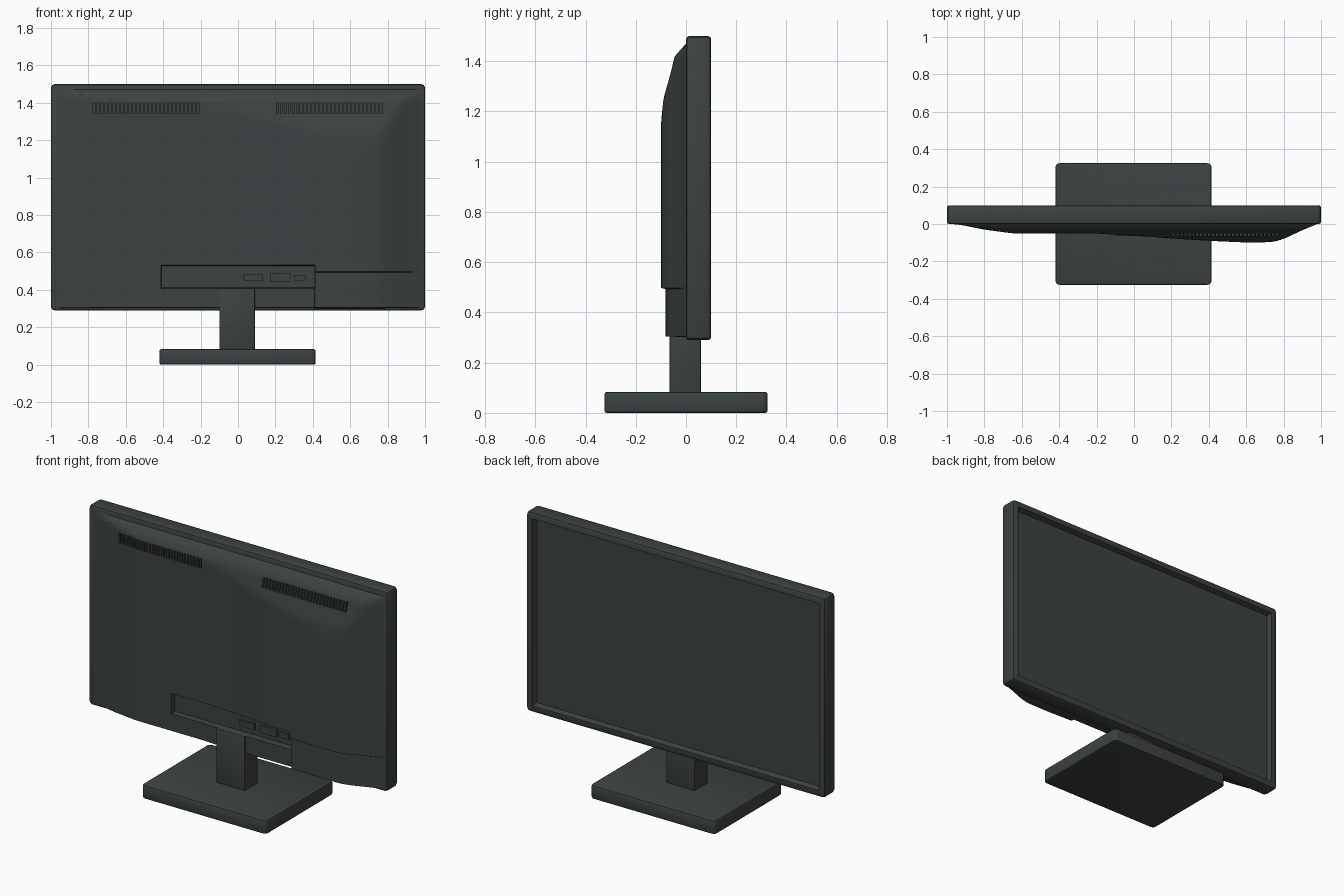
import bpy, bmesh

if "Cube" in bpy.data.objects:
    bpy.data.objects.remove(bpy.data.objects["Cube"])

# One dark grey plastic for everything
plastic = bpy.data.materials.new("dark grey plastic")
plastic.diffuse_color = (0.045, 0.056, 0.053, 1)
plastic.use_nodes = True
plastic.node_tree.nodes["Principled BSDF"].inputs["Base Color"].default_value = plastic.diffuse_color


def finish(name, bm, smooth=True):
    bmesh.ops.recalc_face_normals(bm, faces=bm.faces)
    mesh = bpy.data.meshes.new(name)
    bm.to_mesh(mesh)
    bm.free()
    mesh.materials.append(plastic)
    ob = bpy.data.objects.new(name, mesh)
    bpy.context.collection.objects.link(ob)
    bpy.ops.object.select_all(action='DESELECT')
    ob.select_set(True)
    bpy.context.view_layer.objects.active = ob
    if smooth:
        bpy.ops.object.shade_smooth_by_angle(angle=0.6)
    return ob


def add_box(bm, x0, x1, y0, y1, z0, z1):
    vs = bmesh.ops.create_cube(bm, size=1)["verts"]
    for v in vs:
        v.co.x = x1 if v.co.x > 0 else x0
        v.co.y = y1 if v.co.y > 0 else y0
        v.co.z = z1 if v.co.z > 0 else z0
    return vs


def rounded_box(name, dims, corner_axis, corner, edge):
    """Box with larger corners along one axis and softened rims."""
    bm = bmesh.new()
    add_box(bm, *dims)
    if corner:
        es = [e for e in bm.edges
              if abs((e.verts[0].co - e.verts[1].co).normalized()[corner_axis]) > 0.9]
        bmesh.ops.bevel(bm, geom=es, offset=corner, segments=3, affect='EDGES', profile=0.5)
    es = [e for e in bm.edges if e.calc_face_angle() > 0.8]
    bmesh.ops.bevel(bm, geom=es, offset=edge, segments=2, affect='EDGES', profile=0.5)
    return finish(name, bm)


def interp(pts, t):
    if t <= pts[0][0]:
        return pts[0][1]
    for (a, u), (b, v) in zip(pts, pts[1:]):
        if t <= b:
            return u + (v - u) * (t - a) / (b - a)
    return pts[-1][1]


# Display frame: chamfered slab with a sloped bezel around the recessed screen
bm = bmesh.new()
add_box(bm, -1, 1, 0, 0.10, 0.29, 1.50)
es = [e for e in bm.edges if abs(e.verts[0].co.y - e.verts[1].co.y) > 0.05]
bmesh.ops.bevel(bm, geom=es, offset=0.02, segments=2, affect='EDGES', profile=0.5)
rims = [e for e in bm.edges if abs(e.verts[0].co.y - e.verts[1].co.y) < 0.01
        and e.calc_face_angle() > 0.8]
bmesh.ops.bevel(bm, geom=rims, offset=0.012, segments=2, affect='EDGES', profile=0.5)
bm.faces.ensure_lookup_table()
screen = max(bm.faces, key=lambda f: f.calc_center_median().y * 10 + f.calc_area())
bmesh.ops.inset_region(bm, faces=[screen], thickness=0.028)
bmesh.ops.inset_region(bm, faces=[screen], thickness=0.025, depth=-0.025)
bmesh.ops.inset_region(bm, faces=[screen], thickness=0.004, depth=-0.006)
finish("display_frame", bm)

# Rear shell: lopsided swelling with a stepped lower lip and a port recess
ACROSS = [(-0.97, 0), (-0.92, 0.006), (-0.8, 0.03), (-0.65, 0.05), (-0.2, 0.051),
          (0, 0.062), (0.2, 0.077), (0.4, 0.09), (0.6, 0.099), (0.74, 0.097),
          (0.8, 0.08), (0.9, 0.033), (0.98, 0)]
UP = [(0.3, 0.1), (1.15, 0.1), (1.25, 0.09), (1.35, 0.062), (1.42, 0.045), (1.47, 0)]


def shell_depth(x, z):
    d = min(interp(ACROSS, x), interp(UP, z))
    if abs(x) < 0.41:
        if 0.41 < z < 0.53:
            return min(d, 0.018)
        if z <= 0.41:
            return min(d, 0.055)
    elif x > 0.41 and z < 0.495:
        return d * 0.82
    return d


def stations(a, b, n, steps):
    vals = [a + (b - a) * i / n for i in range(n + 1)]
    vals = [v for v in vals if all(abs(v - s) > 0.008 for s in steps)]
    return sorted(vals + [s + o for s in steps for o in (-0.002, 0.002)])


bm = bmesh.new()
xs = stations(-0.97, 0.98, 60, (-0.41, 0.41))
zs = stations(0.305, 1.47, 45, (0.41, 0.495, 0.53))
xs, zs = [xs[0] - 0.004] + xs + [xs[-1] + 0.004], [zs[0] - 0.004] + zs + [zs[-1] + 0.004]
rows = []
for j, z in enumerate(zs):
    rows.append([bm.verts.new((x, 0.01 if i in (0, len(xs) - 1) or j in (0, len(zs) - 1)
                               else -shell_depth(x, z), z)) for i, x in enumerate(xs)])
for lo, hi in zip(rows, rows[1:]):
    for i in range(len(xs) - 1):
        bm.faces.new((lo[i], lo[i + 1], hi[i + 1], hi[i]))
rim = rows[0] + [r[-1] for r in rows[1:-1]] + rows[-1][::-1] + [r[0] for r in rows[-2:0:-1]]
bm.faces.new(rim)
shell = finish("rear_shell", bm)

# Ventilation slots cut in two rows
bm = bmesh.new()
for start in (-0.775, 0.205):
    for k in range(27):
        x = start + k * 0.0213
        d = shell_depth(x, 1.37)
        add_box(bm, x, x + 0.012, -0.2, -d + 0.025, 1.342, 1.40)
cutter = finish("vent_cutter", bm, smooth=False)
cutter.hide_render = True
cut = shell.modifiers.new("vents", 'BOOLEAN')
cut.operation, cut.solver, cut.object = 'DIFFERENCE', 'EXACT', cutter
bpy.ops.object.select_all(action='DESELECT')
bpy.context.view_layer.objects.active = shell
shell.select_set(True)
bpy.ops.object.modifier_apply(modifier="vents")
bpy.data.objects.remove(cutter)

# Connector sockets inside the recess
bm = bmesh.new()
for x0, x1, h in ((0.03, 0.13, 0.018), (0.17, 0.28, 0.022), (0.30, 0.36, 0.015)):
    add_box(bm, x0, x1, -0.032, 0, 0.465 - h, 0.465 + h)
finish("connector_sockets", bm, smooth=False)

# Stand
rounded_box("stand_neck", (-0.10, 0.09, -0.065, 0.06, 0.07, 0.41), 2, 0, 0.006)
rounded_box("stand_base", (-0.42, 0.415, -0.325, 0.325, 0, 0.083), 2, 0.022, 0.009)
